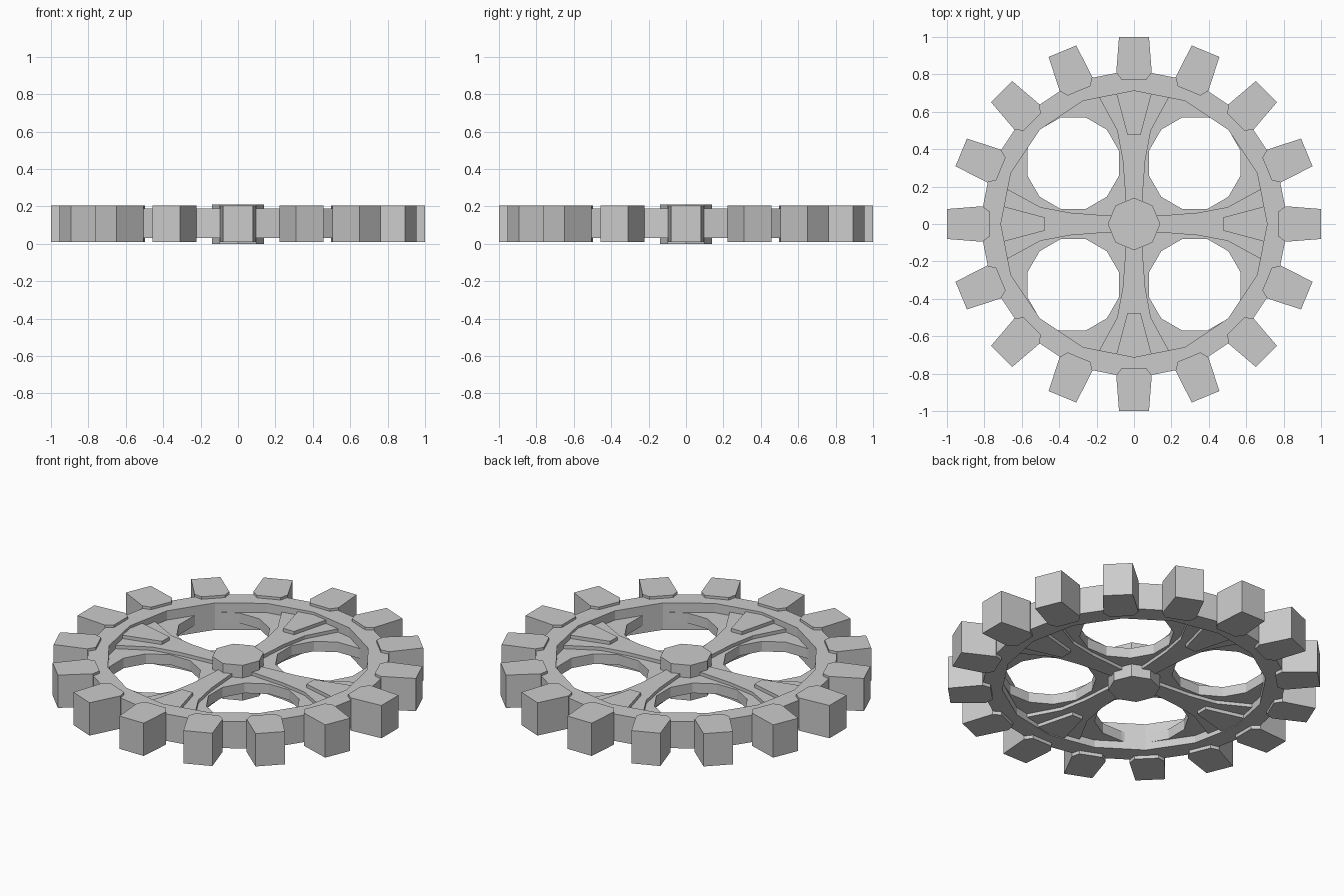
import bpy
import bmesh
from math import sin, cos, pi, radians

if "Cube" in bpy.data.objects:
    bpy.data.objects.remove(bpy.data.objects["Cube"])


def polar(r, deg):
    a = radians(deg)
    return (r * cos(a), r * sin(a))


def rotate(pts, deg):
    c, s = cos(radians(deg)), sin(radians(deg))
    return [(x * c - y * s, x * s + y * c) for x, y in pts]


def finish(name, bm):
    bmesh.ops.recalc_face_normals(bm, faces=bm.faces)
    me = bpy.data.meshes.new(name)
    bm.to_mesh(me)
    bm.free()
    bpy.context.collection.objects.link(bpy.data.objects.new(name, me))


def prism(name, outline, z0, z1):
    """Extrude a flat outline between two heights."""
    bm = bmesh.new()
    low = [bm.verts.new((x, y, z0)) for x, y in outline]
    top = [bm.verts.new((x, y, z1)) for x, y in outline]
    n = len(outline)
    bm.faces.new(low[::-1])
    bm.faces.new(top)
    for i in range(n):
        j = (i + 1) % n
        bm.faces.new((low[i], low[j], top[j], top[i]))
    finish(name, bm)


def ring(name, r_in, r_out, z0, z1, sides):
    bm = bmesh.new()
    section = [(r_in, z0), (r_out, z0), (r_out, z1), (r_in, z1)]
    loops = [[bm.verts.new((*polar(r, 360 * i / sides), z)) for r, z in section]
             for i in range(sides)]
    for i in range(sides):
        a, b = loops[i], loops[(i + 1) % sides]
        for k in range(4):
            m = (k + 1) % 4
            bm.faces.new((a[k], b[k], b[m], a[m]))
    finish(name, bm)


def mirrored(half):
    """Close a profile along +x given its upper half."""
    return half + [(x, -y) for x, y in reversed(half)]


# Rim
ring("rim", 0.712, 0.826, 0.03, 0.19, 16)

# Teeth
tooth = mirrored([(0.77, 0.065), (0.81, 0.095), (1.0, 0.08)])
for i in range(16):
    prism(f"tooth_{i + 1}", rotate(tooth, i * 22.5), 0.01, 0.205)

# Web with four round openings
quarter = [polar(0.77, 0), polar(0.77, 22.5), polar(0.76, 44)]
for k in range(12):
    x, y = polar(0.254, 45 - 30 * k)
    quarter.append((0.325 + x, 0.325 + y))
quarter += [polar(0.76, 46), polar(0.77, 67.5)]
web = [p for q in range(4) for p in rotate(quarter, 90 * q)]
prism("web", web, 0.075, 0.135)

# Flared spokes and their raised pads
spoke = mirrored([(0.08, 0.043), (0.14, 0.045), (0.34, 0.06), (0.5, 0.09), (0.72, 0.21)])
pad = mirrored([(0.475, 0.035), (0.72, 0.1)])
for q in range(4):
    prism(f"spoke_{q + 1}", rotate(spoke, 90 * q), 0.055, 0.155)
    prism(f"spoke_pad_{q + 1}", rotate(pad, 90 * q), 0.035, 0.175)

# Hub
prism("hub", [polar(0.14, 45 * i) for i in range(8)], 0.0, 0.21)
